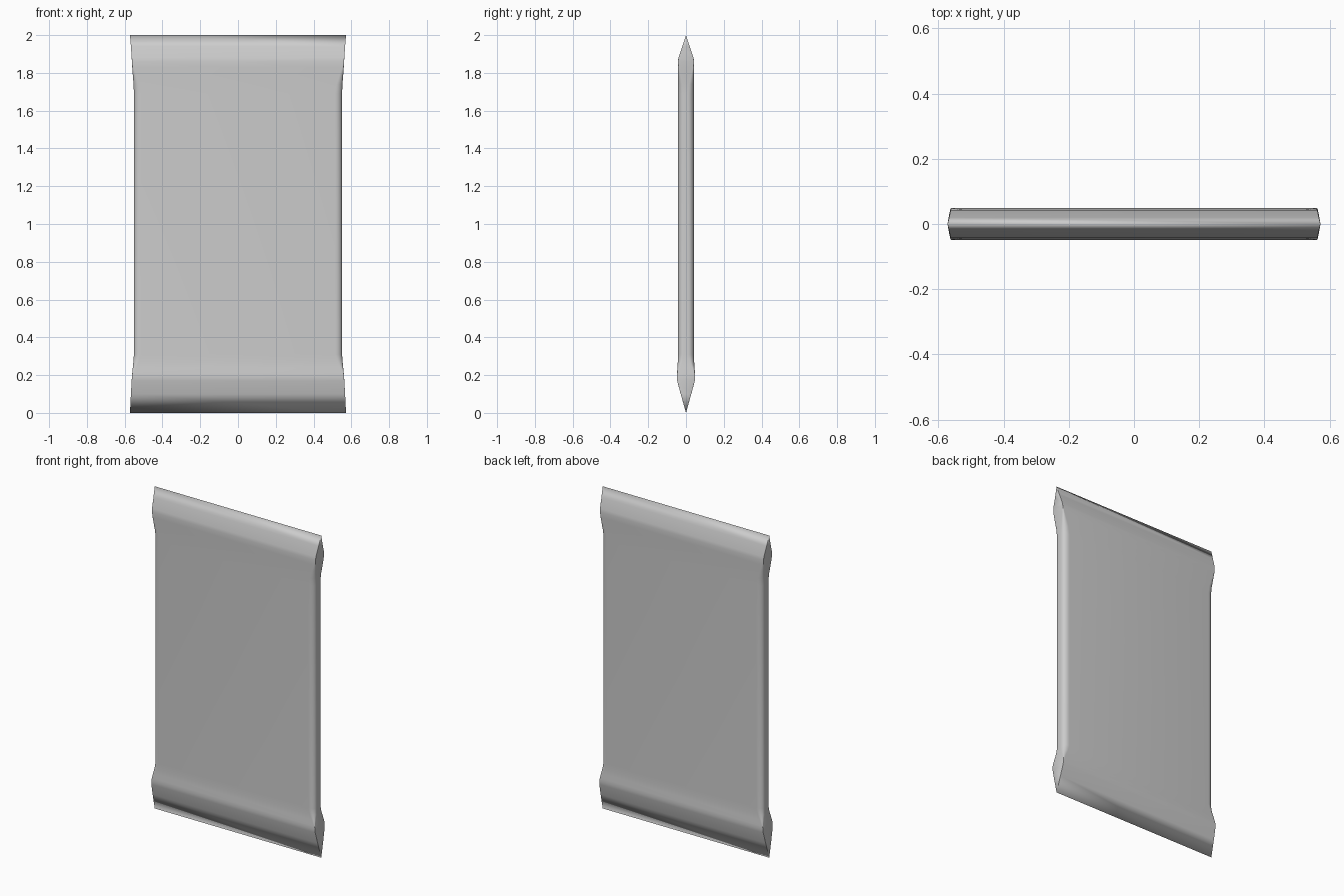
import bpy, bmesh, math

if "Cube" in bpy.data.objects:
    bpy.data.objects.remove(bpy.data.objects["Cube"])

# Cross-sections up the panel:
# (z, half width, half thickness, half thickness at side edge, edge rounding width)
SECTIONS = [
    (0.00, 0.572, 0.000, 0.000, 0.000),   # sharp bottom edge
    (0.10, 0.567, 0.028, 0.0278, 0.001),
    (0.17, 0.563, 0.047, 0.0465, 0.002),
    (0.19, 0.562, 0.049, 0.048, 0.003),
    (0.21, 0.560, 0.048, 0.045, 0.006),
    (0.24, 0.557, 0.045, 0.034, 0.016),
    (0.27, 0.554, 0.0435, 0.021, 0.029),
    (0.31, 0.551, 0.043, 0.012, 0.038),   # plain body starts
    (1.69, 0.551, 0.043, 0.012, 0.038),   # plain body ends
    (1.74, 0.553, 0.043, 0.017, 0.033),
    (1.79, 0.557, 0.043, 0.028, 0.020),
    (1.83, 0.560, 0.043, 0.037, 0.008),
    (1.86, 0.562, 0.043, 0.041, 0.003),
    (1.88, 0.563, 0.040, 0.0395, 0.002),
    (1.94, 0.567, 0.020, 0.0198, 0.001),
    (2.00, 0.572, 0.000, 0.000, 0.000),   # sharp top edge
]
STEPS = 6


def ring(w, t, e, b):
    """Closed outline of a flat bar with rounded side edges."""
    quarter = []
    for i in range(STEPS + 1):
        a = math.pi / 2 * i / STEPS
        quarter.append((w - b + b * math.sin(a), e + (t - e) * math.cos(a)))
    right = quarter + [(x, -y) for x, y in reversed(quarter)]
    return right + [(-x, -y) for x, y in right]


# Panel body lofted through the sections
bm = bmesh.new()
rings = [[bm.verts.new((x, y, z)) for x, y in ring(w, t, e, b)]
         for z, w, t, e, b in SECTIONS]
n = len(rings[0])
for low, high in zip(rings, rings[1:]):
    for i in range(n):
        j = (i + 1) % n
        bm.faces.new((low[i], low[j], high[j], high[i]))

# Close both knife edges by welding the flat end rings
bmesh.ops.remove_doubles(bm, verts=bm.verts, dist=1e-5)
bmesh.ops.recalc_face_normals(bm, faces=bm.faces)

mesh = bpy.data.meshes.new("panel")
bm.to_mesh(mesh)
bm.free()
panel = bpy.data.objects.new("panel", mesh)
bpy.context.collection.objects.link(panel)
bpy.context.view_layer.objects.active = panel
panel.select_set(True)
bpy.ops.object.shade_smooth_by_angle(angle=math.radians(35))
